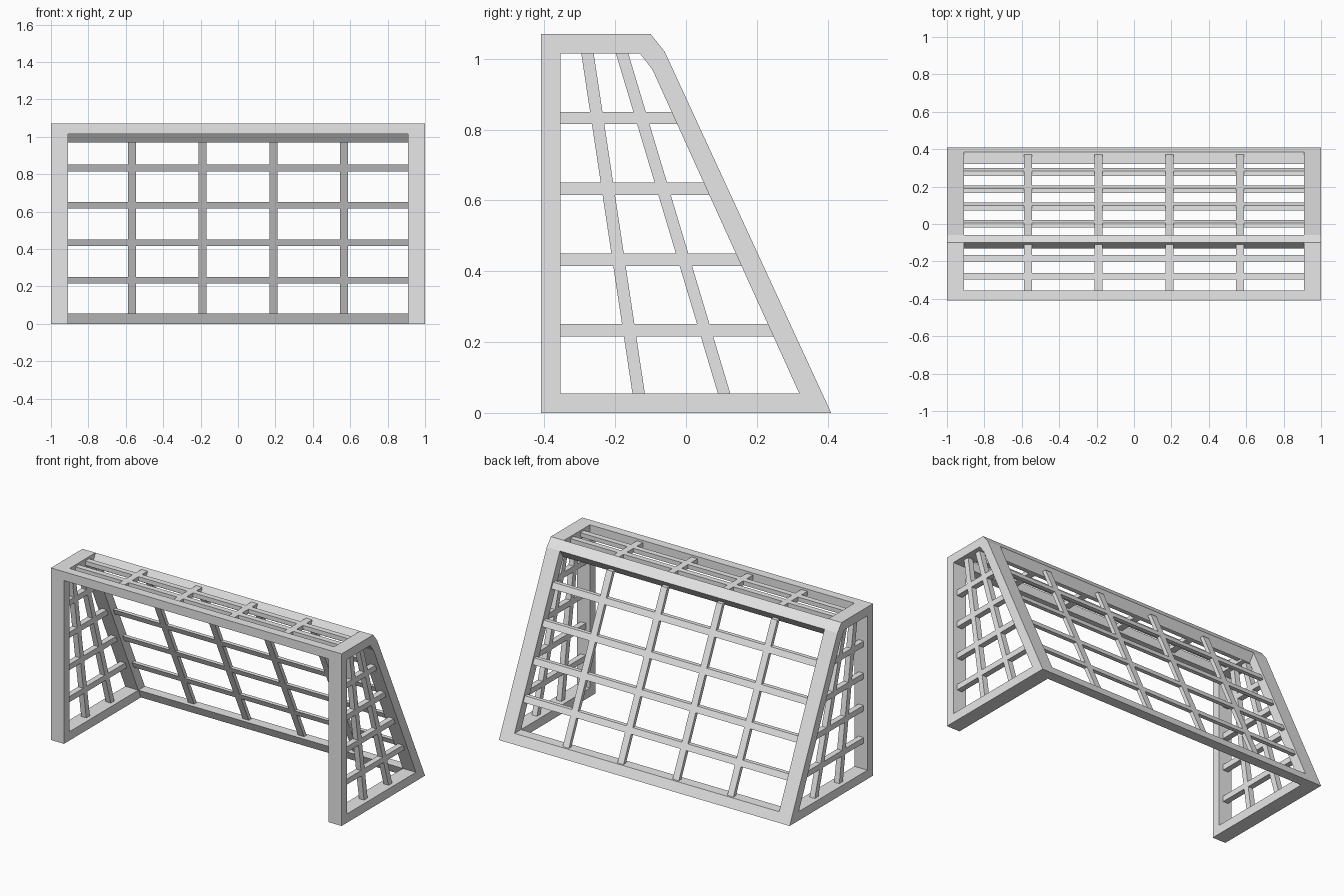
import bpy
import bmesh

cube = bpy.data.objects.get("Cube")
if cube:
    bpy.data.objects.remove(cube, do_unlink=True)

COLOR = (0.8, 0.8, 0.8, 1.0)
paint = bpy.data.materials.new("light_grey_paint")
paint.use_nodes = True
paint.diffuse_color = COLOR
paint.node_tree.nodes["Principled BSDF"].inputs["Base Color"].default_value = COLOR


def finish(name, bm):
    bmesh.ops.recalc_face_normals(bm, faces=bm.faces)
    mesh = bpy.data.meshes.new(name)
    bm.to_mesh(mesh)
    bm.free()
    mesh.materials.append(paint)
    obj = bpy.data.objects.new(name, mesh)
    bpy.context.collection.objects.link(obj)
    return obj


def bar(name, profile, x0, x1):
    """Extrude a (y, z) profile along x."""
    bm = bmesh.new()
    a = [bm.verts.new((x0, y, z)) for y, z in profile]
    b = [bm.verts.new((x1, y, z)) for y, z in profile]
    bm.faces.new(a)
    bm.faces.new(b)
    n = len(profile)
    for i in range(n):
        j = (i + 1) % n
        bm.faces.new((a[i], a[j], b[j], b[i]))
    return finish(name, bm)


def ring(name, outer, inner, x0, x1):
    """Extrude the band between two matching (y, z) outlines along x."""
    bm = bmesh.new()
    loops = [[bm.verts.new((x, y, z)) for y, z in pts]
             for x, pts in ((x0, outer), (x1, outer), (x1, inner), (x0, inner))]
    n = len(outer)
    for k in range(4):
        p, q = loops[k], loops[(k + 1) % 4]
        for i in range(n):
            j = (i + 1) % n
            bm.faces.new((p[i], p[j], q[j], q[i]))
    return finish(name, bm)


# Side outlines, from front foot round to front top
OUTER = [(-0.41, 0), (0.41, 0), (-0.06, 1.02), (-0.10, 1.07), (-0.41, 1.07)]
INNER = [(-0.355, 0.055), (0.32, 0.055), (-0.095, 0.97), (-0.13, 1.015), (-0.355, 1.015)]
IN_X, OUT_X = 0.91, 1.0
FLOOR, CEIL = 0.055, 1.015
ROWS = [0.233, 0.433, 0.633, 0.833]
HALF = 0.0175
SLATS = [(-0.133, -0.279), (0.109, -0.182)]   # bottom y and top y of side slats


def back_y(z):
    """Rear slope at height z."""
    return 0.41 - 0.4608 * z


def back_strip(z0, z1, near, far):
    return [(back_y(z0) - near, z0), (back_y(z1) - near, z1),
            (back_y(z1) - far, z1), (back_y(z0) - far, z0)]


# Side frames and their lattice
for side, s in (("left", 1), ("right", -1)):
    ring(side + "_side_frame", OUTER, INNER, s * IN_X, s * OUT_X)
    net = (s * 0.938, s * 0.973)
    for i, z in enumerate(ROWS):
        lo, hi = z - HALF, z + HALF
        bar(f"{side}_side_rail_{i}", [(-0.37, lo), (back_y(lo) - 0.05, lo),
            (back_y(hi) - 0.05, hi), (-0.37, hi)], *net)
    for i, (yb, yt) in enumerate(SLATS):
        bar(f"{side}_side_slat_{i}", [(yb - HALF, FLOOR - 0.005), (yb + HALF, FLOOR - 0.005),
            (yt + HALF, CEIL + 0.005), (yt - HALF, CEIL + 0.005)], *net)

# Long frame bars
bar("front_crossbar", [(-0.41, CEIL), (-0.355, CEIL), (-0.355, 1.07), (-0.41, 1.07)], -IN_X, IN_X)
bar("rear_top_bar", [OUTER[3], OUTER[2], INNER[2], INNER[3]], -IN_X, IN_X)
bar("rear_bottom_bar", back_strip(0, FLOOR, 0, 0.064), -IN_X, IN_X)

# Rear lattice rails and roof rails
REACH = IN_X + 0.01
for i, z in enumerate(ROWS):
    bar(f"rear_rail_{i}", back_strip(z - HALF, z + HALF, 0.012, 0.037), -REACH, REACH)
ROOF_LO, ROOF_HI = 1.03, 1.057
for i, (_, y) in enumerate(SLATS):
    bar(f"roof_rail_{i}", [(y - HALF, ROOF_LO), (y + HALF, ROOF_LO),
        (y + HALF, ROOF_HI), (y - HALF, ROOF_HI)], -REACH, REACH)

# Upright rear slats and roof slats
for i, x in enumerate((-0.566, -0.19, 0.19, 0.566)):
    span = (x - 0.021, x + 0.021)
    bar(f"rear_slat_{i}", back_strip(FLOOR - 0.005, 0.99, 0.012, 0.037), *span)
    bar(f"roof_slat_{i}", [(-0.36, ROOF_LO), (-0.11, ROOF_LO),
        (-0.11, ROOF_HI), (-0.36, ROOF_HI)], *span)
